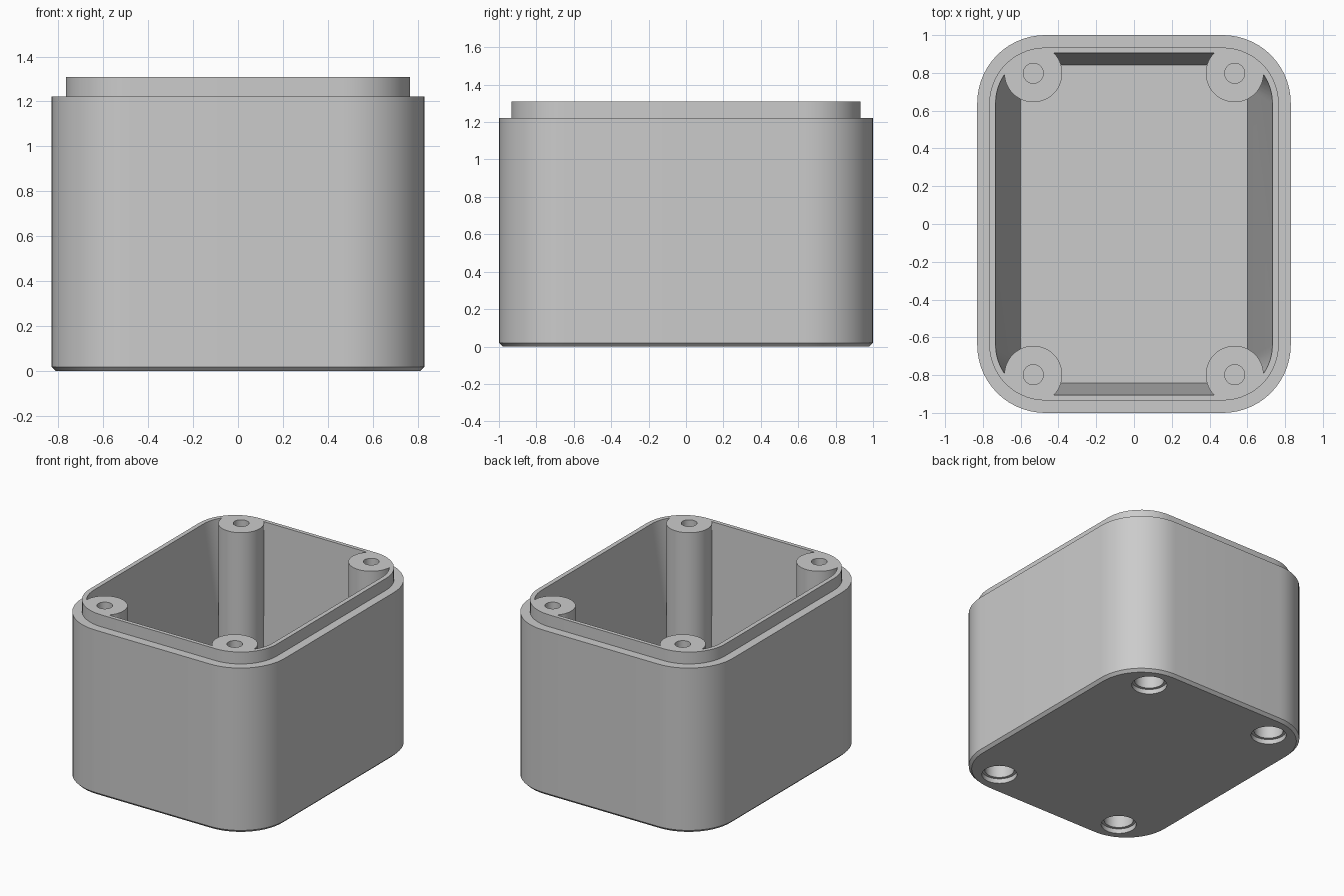
import bpy, bmesh, math

cube = bpy.data.objects.get("Cube")
if cube:
    bpy.data.objects.remove(cube, do_unlink=True)

# Single plastic colour
grey = bpy.data.materials.new("light_grey_plastic")
grey.use_nodes = True
COLOUR = (0.6, 0.6, 0.6, 1)
grey.diffuse_color = COLOUR
grey.node_tree.nodes["Principled BSDF"].inputs["Base Color"].default_value = COLOUR


def ring(hx, hy, r, segments=14):
    """Rounded rectangle outline, counter-clockwise."""
    points = []
    for quarter, (sx, sy) in enumerate([(1, 1), (-1, 1), (-1, -1), (1, -1)]):
        for i in range(segments + 1):
            a = math.pi / 2 * (quarter + i / segments)
            points.append((sx * (hx - r) + r * math.cos(a),
                           sy * (hy - r) + r * math.sin(a)))
    return points


def loft(name, sections, centre=(0, 0)):
    """Solid through rounded rectangles given as (half x, half y, radius, z)."""
    bm = bmesh.new()
    rings = [[bm.verts.new((x + centre[0], y + centre[1], z)) for x, y in ring(hx, hy, r)]
             for hx, hy, r, z in sections]
    for low, high in zip(rings, rings[1:]):
        for i in range(len(low)):
            j = (i + 1) % len(low)
            bm.faces.new((low[i], low[j], high[j], high[i]))
    bm.faces.new(rings[0][::-1])
    bm.faces.new(rings[-1])
    bmesh.ops.remove_doubles(bm, verts=bm.verts, dist=1e-5)
    bmesh.ops.recalc_face_normals(bm, faces=bm.faces)
    mesh = bpy.data.meshes.new(name)
    bm.to_mesh(mesh)
    bm.free()
    mesh.materials.append(grey)
    obj = bpy.data.objects.new(name, mesh)
    bpy.context.collection.objects.link(obj)
    return obj


def cylinder(name, centre, steps):
    """Round solid from (radius, z) steps."""
    return loft(name, [(r, r, r, z) for r, z in steps], centre)


def subtract(target, cutter):
    mod = target.modifiers.new("cut", "BOOLEAN")
    mod.operation = "DIFFERENCE"
    mod.solver = "EXACT"
    mod.object = cutter
    cutter.hide_render = True
    bpy.context.view_layer.update()
    bpy.context.view_layer.objects.active = target
    bpy.ops.object.modifier_apply(modifier=mod.name)
    bpy.data.objects.remove(cutter, do_unlink=True)


TOP, LEDGE, FLOOR = 1.31, 1.222, 0.1
corners = [(sx * 0.533, sy * 0.798) for sx in (-1, 1) for sy in (-1, 1)]

# Outer shell with chamfered foot and stepped lip
box = loft("enclosure_base", [
    (0.81, 0.98, 0.34, 0), (0.83, 1.0, 0.36, 0.02), (0.83, 1.0, 0.36, LEDGE),
    (0.766, 0.934, 0.296, LEDGE), (0.766, 0.934, 0.296, TOP)])

# Tapered cavity, leaving the four screw posts standing
cavity = loft("cavity_cutter", [
    (0.6, 0.843, 0.13, FLOOR), (0.733, 0.905, 0.265, TOP), (0.733, 0.905, 0.265, TOP + 0.1)])
for c in corners:
    subtract(cavity, cylinder("post_cutter", c, [(0.153, 0), (0.153, TOP + 0.3)]))
subtract(box, cavity)

# Pilot holes in the posts and stepped recesses underneath
for c in corners:
    subtract(box, cylinder("pilot_cutter", c, [(0.053, 0.6), (0.053, TOP + 0.1)]))
    subtract(box, cylinder("recess_cutter", c, [
        (0.12, -0.1), (0.12, 0.035), (0.1, 0.035), (0.1, 0.25)]))

# Smooth the curved walls and keep the edges crisp
bpy.ops.object.select_all(action="DESELECT")
box.select_set(True)
bpy.context.view_layer.objects.active = box
bpy.ops.object.shade_smooth_by_angle(angle=math.radians(25))
